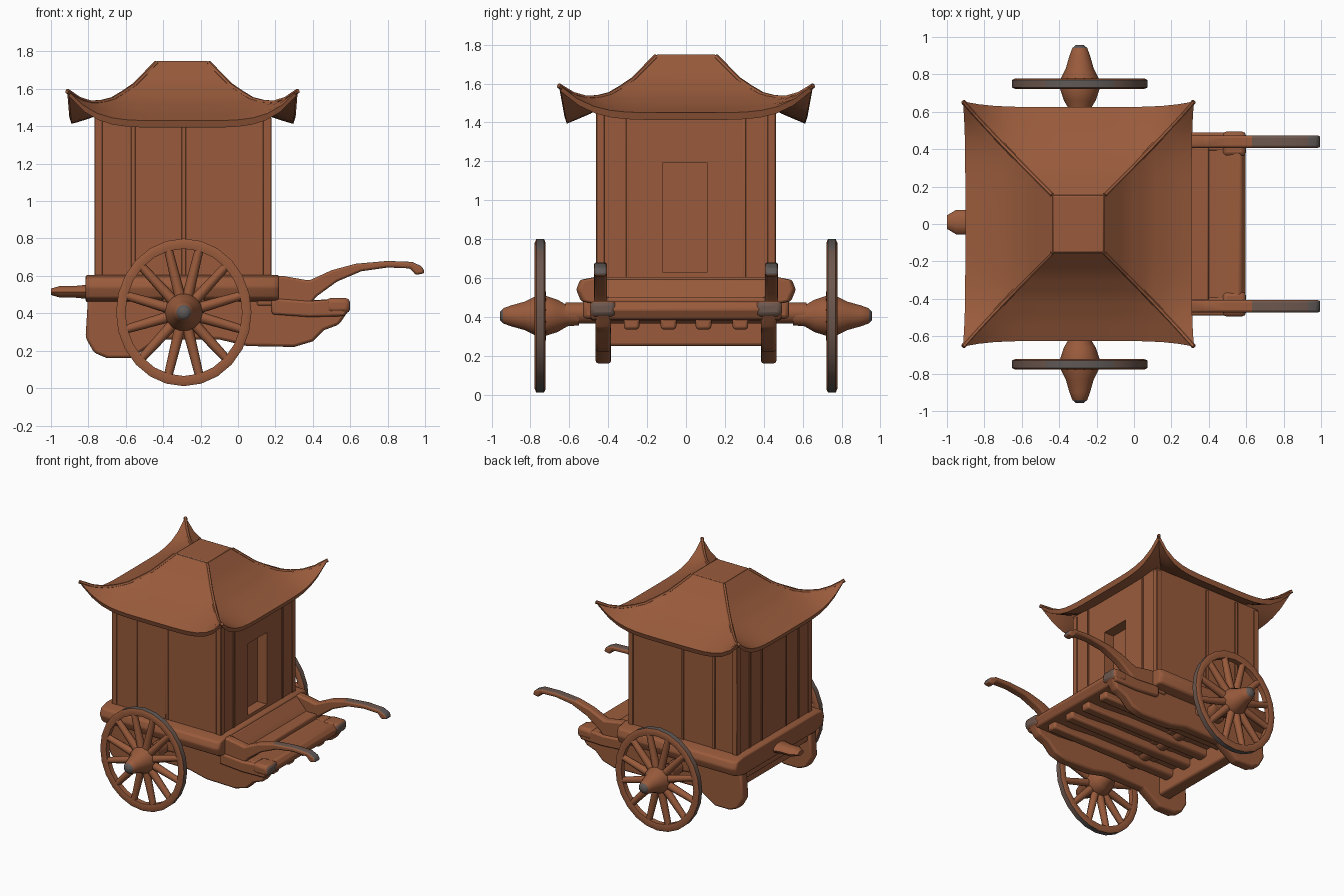
import bpy, bmesh, math
from mathutils import Vector

if "Cube" in bpy.data.objects:
    bpy.data.objects.remove(bpy.data.objects["Cube"])


def material(name, rgb):
    m = bpy.data.materials.new(name)
    m.diffuse_color = (*rgb, 1)
    m.use_nodes = True
    m.node_tree.nodes["Principled BSDF"].inputs["Base Color"].default_value = m.diffuse_color
    return m


MATS = [material("brown_wood", (0.32, 0.105, 0.045)),
        material("grey_metal", (0.115, 0.10, 0.095)),
        material("worn_grey_brown", (0.15, 0.095, 0.075))]


def finish(name, bm, bevel=0.0, paint=None, angle=40):
    bmesh.ops.recalc_face_normals(bm, faces=bm.faces[:])
    bm.normal_update()
    if paint:
        for f in bm.faces:
            f.material_index = int(paint(f.calc_center_median(), f.normal))
    me = bpy.data.meshes.new(name)
    bm.to_mesh(me)
    bm.free()
    for m in MATS:
        me.materials.append(m)
    ob = bpy.data.objects.new(name, me)
    bpy.context.collection.objects.link(ob)
    bpy.ops.object.select_all(action='DESELECT')
    ob.select_set(True)
    bpy.context.view_layer.objects.active = ob
    bpy.ops.object.shade_smooth_by_angle(angle=math.radians(angle))
    if bevel:
        b = ob.modifiers.new("soft_edges", 'BEVEL')
        b.width, b.segments = bevel, 2
    return ob


def box(name, x, y, z, bevel=0.0, paint=None):
    bm = bmesh.new()
    bmesh.ops.create_cube(bm, size=1)
    for v in bm.verts:
        v.co = [a[0] + (c + 0.5) * (a[1] - a[0]) for a, c in zip((x, y, z), v.co)]
    return finish(name, bm, bevel, paint)


def skin(name, rings, closed=False, paint=None, angle=50, bevel=0.0):
    """Join rings of points into a tube, capped or closed on itself."""
    bm = bmesh.new()
    vs = [[bm.verts.new(p) for p in r] for r in rings]
    n = len(vs[0])
    for k in range(len(vs) if closed else len(vs) - 1):
        p, q = vs[k], vs[(k + 1) % len(vs)]
        for i in range(n):
            j = (i + 1) % n
            bm.faces.new((p[i], p[j], q[j], q[i]))
    if not closed:
        bm.faces.new(vs[0])
        bm.faces.new(vs[-1])
    return finish(name, bm, bevel, paint, angle)


def prism(name, outline, y0, y1, bevel=0.0, paint=None):
    """Extrude an x-z outline along y."""
    return skin(name, [[(x, y, z) for x, z in outline] for y in (y0, y1)],
                False, paint, 40, bevel)


def lathe(name, centre, profile, n, closed=False, zscale=1.0, paint=None):
    """Revolve (radius, y) points about a y axis."""
    cx, cz = centre
    rings = [[(cx + r * math.cos(t), y, cz + zscale * r * math.sin(t))
              for t in (math.tau * i / n for i in range(n))] for r, y in profile]
    return skin(name, rings, closed, paint)


def rod(name, a, b, ra, rb, n=8):
    a, b = Vector(a), Vector(b)
    q = (b - a).to_track_quat('Z', 'Y')
    return skin(name, [[p + q @ Vector((r * math.cos(math.tau * i / n),
                                        r * math.sin(math.tau * i / n), 0))
                        for i in range(n)] for p, r in ((a, ra), (b, rb))])


# Cabin with a recessed doorway in the +x wall
box("cabin", (-0.76, 0.09), (-0.46, 0.455), (0.55, 1.465))
for name, y, z in (("door_wall_left", (-0.46, -0.12), (0.55, 1.465)),
                   ("door_wall_right", (0.11, 0.455), (0.55, 1.465)),
                   ("door_lintel", (-0.12, 0.11), (1.19, 1.465)),
                   ("door_sill", (-0.12, 0.11), (0.55, 0.63))):
    box(name, (0.09, 0.172), y, z)

# Shallow wall battens and corner posts
for s in (-1, 1):
    for x in (-0.745, -0.56, -0.29, 0.155):
        w = 0.02 if x in (-0.745, 0.155) else 0.012
        box("side_batten", (x - w, x + w), sorted((s * 0.45, s * 0.464)), (0.58, 1.45), 0.003)
    for y in (0.15, 0.30, 0.44):
        w = 0.02 if y == 0.44 else 0.008
        if y > 0.2:
            box("door_side_batten", (0.165, 0.178), (s * y - w, s * y + w), (0.58, 1.45), 0.003)
        box("rear_batten", (-0.766, -0.755), (s * y - w, s * y + w), (0.58, 1.45), 0.003)

# Concave hipped roof with upturned corners
N, STEPS = 16, 12
HEIGHTS = (1.745, 1.625, 1.54, 1.48, 1.43)


def roof_point(s, side, t, inset=0.0):
    f = min(s * 4, 3.9999)
    i = int(f)
    z = HEIGHTS[i] + (HEIGHTS[i + 1] - HEIGHTS[i]) * (f - i)
    lift = abs(t) ** 5 * s ** 4
    if side % 2:
        z += 0.02 * s ** 4 * (1 - t ** 4)
    hx = 0.14 + 0.465 * s + 0.012 * lift - inset
    hy = 0.155 + 0.470 * s + 0.03 * lift - inset
    u, v = ((t, -1), (1, t), (-t, 1), (-1, -t))[side]
    return Vector((-0.297 + u * hx, v * hy, z + 0.165 * lift))


def roof_ring(k, inset=0.0):
    return [roof_point(k / STEPS, side, -1 + 2 * i / N, inset)
            for side in range(4) for i in range(N)]


top = [roof_ring(k) for k in range(STEPS + 1)]
under = [[p - Vector((0, 0, 0.037)) for p in roof_ring(k, 0.012)] for k in range(STEPS, -1, -1)]
skin("roof", top + under, paint=lambda c, n: c.z > 1.565 and abs(c.y) > 0.62, angle=45)
for side in range(4):
    pts = [roof_point(k / 8, side, 1) - Vector((0, 0, 0.006)) for k in range(9)]
    for a, b in zip(pts[:-1], pts[1:]):
        rod("hip_ridge", a, b, 0.013, 0.013, 6)
box("roof_cap", (-0.435, -0.16), (-0.153, 0.153), (1.72, 1.75), 0.008,
    paint=lambda c, n: n.y < -0.5)

# Platform with bulging sides, door step and front footboard
section = ((-0.47, 0.605), (-0.545, 0.59), (-0.565, 0.54), (-0.54, 0.48), (-0.45, 0.46))
ring = section + tuple((-y, z) for y, z in reversed(section))
skin("platform", [[(x, y * k, z) for y, z in ring]
                  for x, k in ((-0.815, 0.97), (-0.78, 1), (0.19, 1), (0.22, 0.97))], bevel=0.01)
prism("door_step", [(0.15, 0.60), (0.22, 0.595), (0.28, 0.53), (0.34, 0.465), (0.35, 0.43),
                    (0.15, 0.43)], -0.42, 0.42, 0.01)
box("under_floor", (-0.78, 0.40), (-0.41, 0.41), (0.395, 0.50), 0.01)
prism("footboard", [(0.18, 0.48), (0.38, 0.465), (0.57, 0.48), (0.60, 0.44),
                    (0.57, 0.385), (0.38, 0.38), (0.18, 0.395)], -0.49, 0.49, 0.012)
for y in (-0.28, -0.09, 0.09, 0.28):
    box("floor_slat", (-0.58, 0.53), (y - 0.04, y + 0.04), (0.335, 0.41), 0.015)
box("cross_beam", (-0.66, -0.56), (-0.42, 0.42), (0.25, 0.40), 0.015)

# Rear peg
skin("rear_peg", [[(x, 0.01 + r * 1.2 * math.cos(math.tau * i / 10),
                    0.515 + r * 0.6 * math.sin(math.tau * i / 10)) for i in range(10)]
                  for x, r in ((-0.76, 0.075), (-0.87, 0.055), (-0.95, 0.055), (-1.0, 0.03))])


def rim_paint(c, n):
    """Worn tread, greyest at the top and bottom."""
    if abs(n.y) > 0.5 or n.x * (c.x + 0.29) + n.z * (c.z - 0.405) < 0:
        return 0
    return 1 if abs(c.z - 0.405) > 0.34 else 2


# Chassis sides, shafts and wheels on both sides
for s in (-1, 1):
    prism("chassis_side",
          [(-0.80, 0.52), (-0.815, 0.27), (-0.77, 0.19), (-0.70, 0.16), (-0.57, 0.16),
           (-0.42, 0.26), (-0.10, 0.26), (0.05, 0.225), (0.30, 0.22), (0.40, 0.25),
           (0.46, 0.31), (0.54, 0.34), (0.595, 0.42), (0.57, 0.48), (0.40, 0.47),
           (0.22, 0.53)], s * 0.385, s * 0.465, 0.015)
    box("footboard_end", (0.47, 0.60), sorted((s * 0.36, s * 0.495)), (0.40, 0.482), 0.025,
        paint=lambda c, n: 2 * (n.x > 0.5))
    prism("shaft",
          [(0.10, 0.59), (0.24, 0.60), (0.38, 0.575), (0.50, 0.63), (0.63, 0.665),
           (0.80, 0.68), (0.93, 0.675), (0.985, 0.65), (1.0, 0.615), (0.95, 0.605),
           (0.92, 0.64), (0.80, 0.645), (0.66, 0.625), (0.53, 0.57), (0.42, 0.49),
           (0.38, 0.44), (0.10, 0.44)], s * 0.407, s * 0.473, 0.012,
          paint=lambda c, n: (1 if c.x > 0.94 else 2) if c.x > 0.63 and n.z > 0.2 else 0)

    # Wheel
    hub, zs = (-0.29, 0.405), 1.09
    lathe("wheel_rim", hub, [(0.312, s * 0.73), (0.345, s * 0.722), (0.362, s * 0.73),
                             (0.362, s * 0.77), (0.345, s * 0.778), (0.312, s * 0.77)],
          24, True, zs, rim_paint)
    lathe("wheel_hub", hub, [(0.05, s * 0.55), (0.055, s * 0.61), (0.085, s * 0.66),
                             (0.105, s * 0.72), (0.10, s * 0.78), (0.075, s * 0.83),
                             (0.055, s * 0.90), (0.04, s * 0.94), (0.022, s * 0.957)], 14,
          paint=lambda c, n: abs(c.y) > 0.945)
    for k in range(12):
        a = math.tau * (k + 0.5) / 12
        d = Vector((math.cos(a), 0, math.sin(a) * zs))
        c = Vector((hub[0], s * 0.75, hub[1]))
        rod("wheel_spoke", c + d * 0.07, c + d * 0.325, 0.03, 0.023)

# Axle and its carrier
rod("axle", (-0.29, -0.62, 0.42), (-0.29, 0.62, 0.42), 0.055, 0.055, 12)
box("axle_carrier", (-0.40, -0.18), (-0.53, 0.53), (0.39, 0.50), 0.02)
